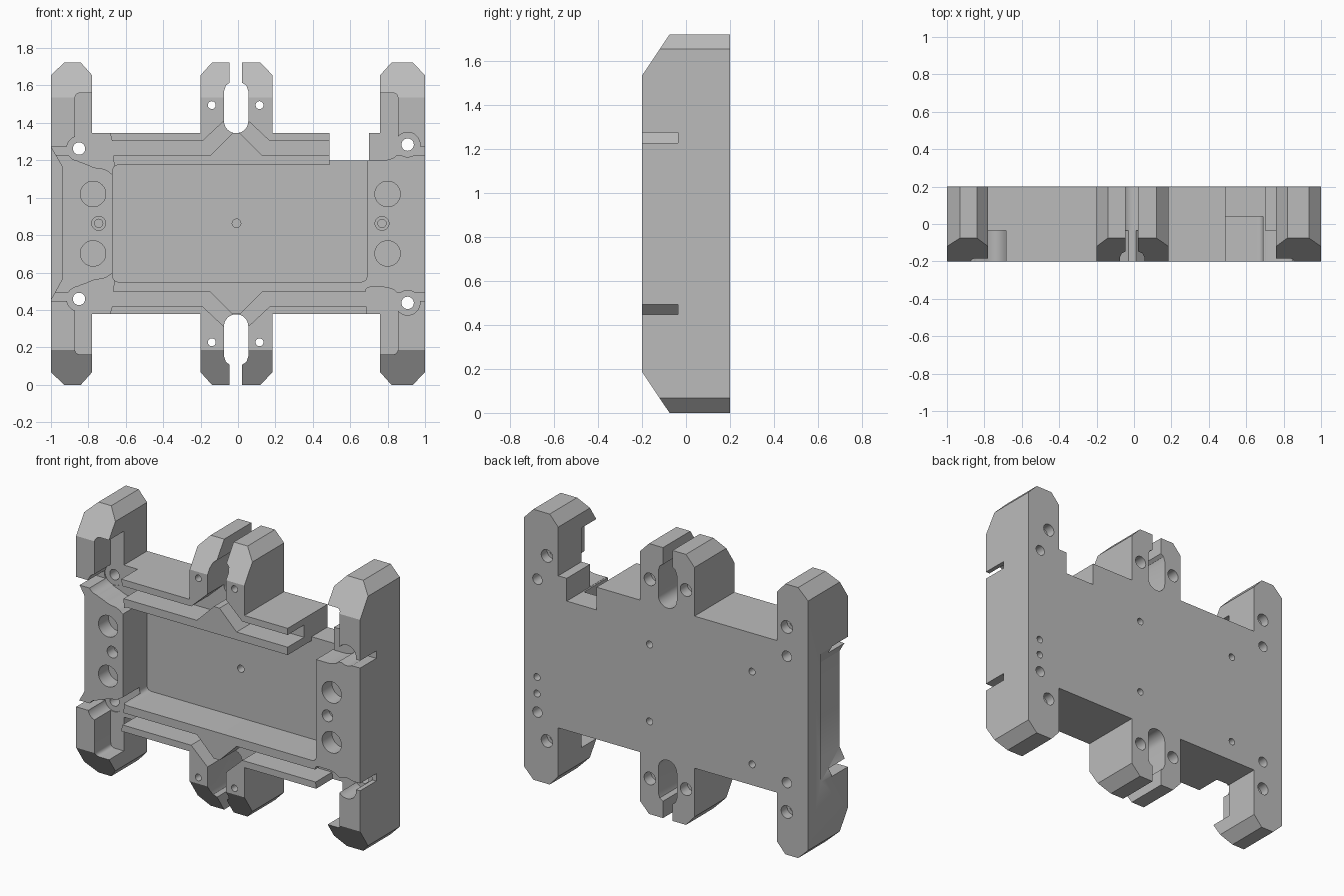
import bpy, bmesh
from math import sin, cos, pi, radians
from mathutils import Vector

cube = bpy.data.objects.get("Cube")
if cube:
    bpy.data.objects.remove(cube)

MID = 0.861           # half height, mirror line for top and bottom
FRONT, BACK = -0.2, 0.2
CHANNEL = -0.035      # depth of the cable channels
POCKET = 0.04         # depth of the main pocket

grey = bpy.data.materials.new("plain_grey")
grey.use_nodes = True
tone = (0.5, 0.5, 0.5, 1)
grey.diffuse_color = tone
grey.node_tree.nodes["Principled BSDF"].inputs["Base Color"].default_value = tone


def flip(pts):
    return [(x, 2 * MID - z) for x, z in pts]


def box(x0, x1, z0, z1):
    return [(x0, z0), (x1, z0), (x1, z1), (x0, z1)]


def circle(x, z, r, n=32):
    return [(x + r * cos(2 * pi * i / n), z + r * sin(2 * pi * i / n)) for i in range(n)]


def rounded(pts, r):
    """Replace each corner with a short curve."""
    out = []
    for i, p in enumerate(pts):
        c = Vector(p)
        a, b = Vector(pts[i - 1]) - c, Vector(pts[(i + 1) % len(pts)]) - c
        s = c + a.normalized() * min(r, a.length * 0.45)
        e = c + b.normalized() * min(r, b.length * 0.45)
        for k in range(7):
            t = k / 6
            out.append(tuple(s * (1 - t) ** 2 + c * 2 * t * (1 - t) + e * t * t))
    return out


def prism(name, pts, lo, hi, along_x=False):
    """Extrude an outline in depth, or a (y, z) outline along x."""
    place = (lambda p, d: (d, p[0], p[1])) if along_x else (lambda p, d: (p[0], d, p[1]))
    bm = bmesh.new()
    face = bm.faces.new([bm.verts.new(place(p, lo)) for p in pts])
    grown = bmesh.ops.extrude_face_region(bm, geom=[face])["geom"]
    for v in grown:
        if isinstance(v, bmesh.types.BMVert):
            if along_x:
                v.co.x = hi
            else:
                v.co.y = hi
    bmesh.ops.recalc_face_normals(bm, faces=bm.faces)
    mesh = bpy.data.meshes.new(name)
    bm.to_mesh(mesh)
    bm.free()
    ob = bpy.data.objects.new(name, mesh)
    bpy.context.collection.objects.link(ob)
    mesh.materials.append(grey)
    return ob


# Plate with four corner arms and two pairs of prongs
top = [(-1, 1.655), (-.93, 1.722), (-.84, 1.722), (-.78, 1.655), (-.78, 1.345),
       (-.2, 1.345), (-.2, 1.655), (-.14, 1.722), (.12, 1.722), (.185, 1.655),
       (.185, 1.345), (.76, 1.345), (.76, 1.655), (.82, 1.722), (.935, 1.722), (1, 1.655)]
body = prism("mounting_plate", top + flip(top)[::-1], FRONT, BACK)


def cut(pts, lo=-0.3, hi=0.3, along_x=False):
    cutter = prism("cutter", pts, lo, hi, along_x)
    cutter.hide_render = True
    mod = body.modifiers.new("cut", 'BOOLEAN')
    mod.operation, mod.solver, mod.object = 'DIFFERENCE', 'EXACT', cutter
    bpy.context.view_layer.objects.active = body
    bpy.ops.object.modifier_apply(modifier=mod.name)
    bpy.data.objects.remove(cutter)


def cut_both(pts, lo=-0.3, hi=0.3, along_x=False):
    cut(pts, lo, hi, along_x)
    if along_x:
        cut([(y, 2 * MID - z) for y, z in pts], lo, hi, True)
    else:
        cut(flip(pts), lo, hi)


# Sloped front ends of the arms and prongs
cut_both([(FRONT, 1.535), (-.075, 1.722), (-.075, 1.9), (-.4, 1.9), (-.4, 1.535)],
         -1.2, 1.2, True)

# Keyhole slots between the prongs
key = [(-.01 + .065 * cos(a), 1.41 + .065 * sin(a))
       for a in (pi + pi * i / 16 for i in range(17))]
key += [(.055, 1.57), (.045, 1.6), (.022, 1.615), (.022, 1.9), (-.045, 1.9),
        (-.045, 1.615), (-.065, 1.6), (-.075, 1.57)]
cut_both(key)

# Notch in the upper edge, and the main pocket
cut(box(.49, .70, 1.2, 1.5))
cut(rounded(box(-.67, .69, .55, 1.175), .035), -.3, POCKET)
cut(box(.49, .69, 1.1, 1.4), -.3, POCKET)

# Cable grooves that rise to the keyholes
groove = [(-.72, 1.225), (-.15, 1.225), (-.03, 1.345), (.01, 1.345), (.13, 1.225), (.6, 1.225),
          (.6, 1.303), (.17, 1.303), (.045, 1.42), (-.065, 1.42), (-.19, 1.303), (-.72, 1.303)]
cut(groove, -.3, CHANNEL)
cut([(x + .11 if x > .5 else x, z) for x, z in flip(groove)], -.3, CHANNEL)

# Corner channels: arm recess, passage beside the arm, side slot
left = [(-.872, 1.2), (-.81, 1.18), (-.77, 1.16), (-.71, 1.155), (-.66, 1.115), (-.67, 1.29),
        (-.685, 1.345), (-.685, 1.45), (-.70, 1.56), (-.872, 1.56)]
right = [(.68, 1.2), (.80, 1.2), (.855, 1.225), (.855, 1.56), (.72, 1.56), (.69, 1.35)]
cut_both(rounded(left, .03), -.3, CHANNEL)
cut_both(rounded(right, .03), -.3, CHANNEL + .001)
cut_both(box(-1.1, -.84, 1.228, 1.275), -.3, CHANNEL - .002)
cut_both(box(.83, 1.1, 1.228, 1.275), -.3, CHANNEL - .002)

# Shallow recess along one outer side
cut([(-1.1, 1.27), (-1, 1.27), (-.942, 1.17), (-.942, .56), (-1, .455), (-1.1, .455)], -.3, .07)

# Corner screw holes with counterbores
for x, z in ((-.85, 1.263), (.907, 1.284)):
    cut_both(circle(x, z, .066), -.3, CHANNEL + .006)
    cut_both(circle(x, z, .033))

# Magnet seats and centre screws in the side pads
for x, screw in ((-.775, -.745), (.8, .77)):
    cut_both(circle(x, 1.02, .068), -.3, -.1)
    cut(circle(screw, .863, .037), -.3, -.13)
    cut(circle(screw, .863, .022), -.3, .02)
cut(circle(-.008, .863, .023), -.3, .12)

# Prong holes, wide at the back
for x in (-.14, .115):
    cut_both(circle(x, 1.495, .021))
    cut_both(circle(x, 1.495, .04), .13, .3)

# Rear screw holes in the arms
for x in (-.85, .84):
    cut_both(circle(x, 1.45, .04), .14, .3)
    cut_both(circle(x, 1.45, .02), .05, .3)

# Small blind holes in the rear face
for x, z in ((.117, 1.08), (.117, .59), (-.605, 1.1), (-.605, .51), (.91, .66), (.91, .555)):
    cut(circle(x, z, .022, 20), .12, .3)

# Smooth round walls, crisp edges
body.select_set(True)
bpy.context.view_layer.objects.active = body
bpy.ops.object.shade_smooth_by_angle(angle=radians(30))
